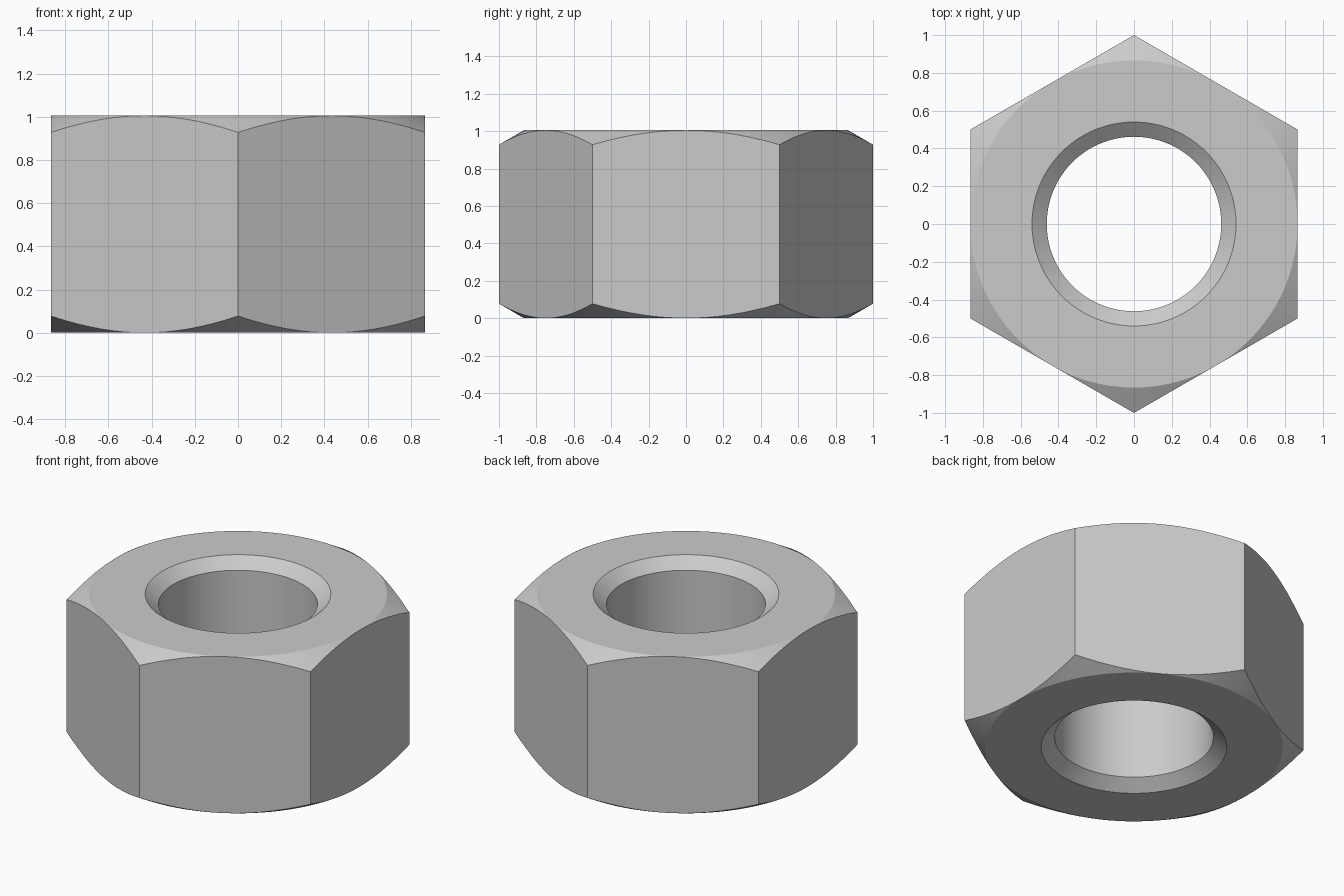
import bpy, bmesh
from math import pi, sin, cos, tan, radians

if "Cube" in bpy.data.objects:
    bpy.data.objects.remove(bpy.data.objects["Cube"])

HEIGHT = 1.005
APOTHEM = cos(pi / 6)          # half width across flats, corners at radius 1
BORE, BORE_RIM, BORE_BEVEL = 0.462, 0.54, 0.064
COLUMNS = 96                   # multiple of 12 so columns land on corners and flats


def section(angle):
    """Closed (radius, z) cross-section of the nut at one angle."""
    off_flat = (angle + pi / 6) % (pi / 3) - pi / 6
    outer = APOTHEM / cos(off_flat)
    drop = (outer - APOTHEM) * tan(radians(30))     # conical corner chamfer
    lower = [(BORE, BORE_BEVEL), (BORE_RIM, 0), (APOTHEM, 0), (outer, drop)]
    return lower + [(r, HEIGHT - z) for r, z in reversed(lower)]


# Hex nut body: sweep the varying section around the axis
bm = bmesh.new()
rings = []
for i in range(COLUMNS):
    a = 2 * pi * i / COLUMNS
    rings.append([bm.verts.new((r * cos(a), r * sin(a), z)) for r, z in section(a)])
for i, ring in enumerate(rings):
    following = rings[(i + 1) % COLUMNS]
    for j in range(len(ring)):
        k = (j + 1) % len(ring)
        bm.faces.new((ring[j], following[j], following[k], ring[k]))

# Chamfer vanishes at the middle of each flat, so merge those points
bmesh.ops.remove_doubles(bm, verts=bm.verts, dist=1e-5)
bmesh.ops.recalc_face_normals(bm, faces=bm.faces)
mesh = bpy.data.meshes.new("hex_nut")
bm.to_mesh(mesh)
bm.free()

nut = bpy.data.objects.new("hex_nut", mesh)
bpy.context.collection.objects.link(nut)
bpy.context.view_layer.objects.active = nut
nut.select_set(True)
bpy.ops.object.shade_smooth_by_angle(angle=radians(20))
